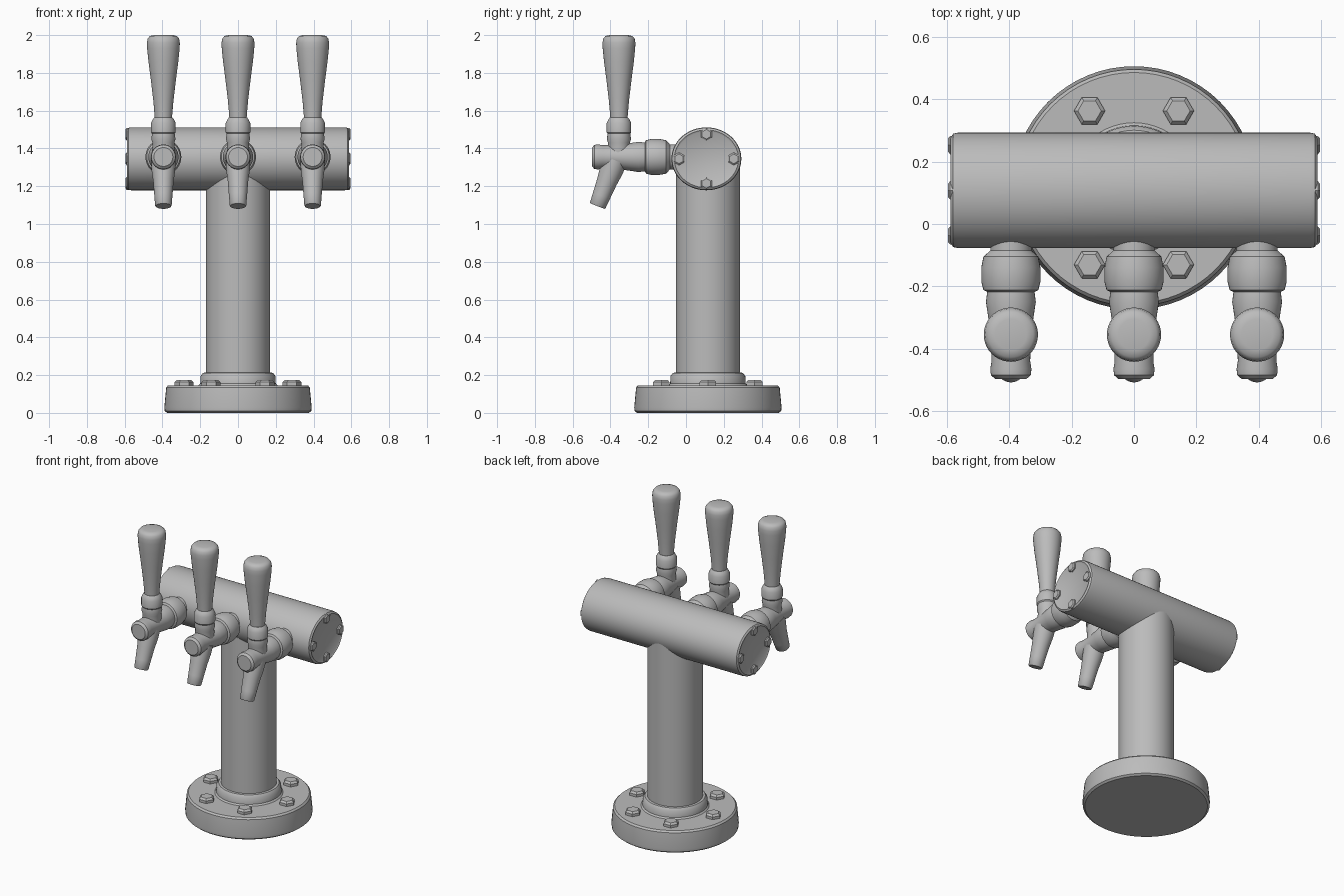
import bpy, bmesh, math
from mathutils import Vector, Matrix

cube = bpy.data.objects.get("Cube")
if cube:
    bpy.data.objects.remove(cube, do_unlink=True)

metal = bpy.data.materials.new("brushed grey")
metal.use_nodes = True
GREY = (0.5, 0.5, 0.5, 1)
metal.diffuse_color = GREY
metal.node_tree.nodes["Principled BSDF"].inputs["Base Color"].default_value = GREY


def lathe(name, profile, origin, axis=(0, 0, 1), sides=40, squash=1.0, angle=35):
    """Revolve (radius, distance) points round an axis, closing both ends."""
    bm = bmesh.new()
    rings = []
    for r, d in profile:
        ring = []
        for i in range(sides):
            a = math.tau * i / sides
            ring.append(bm.verts.new((r * math.cos(a), r * math.sin(a), d)))
        rings.append(ring)
    for low, high in zip(rings, rings[1:]):
        for i in range(sides):
            j = (i + 1) % sides
            bm.faces.new((low[i], low[j], high[j], high[i]))
    bm.faces.new(rings[0][::-1])
    bm.faces.new(rings[-1])
    turn = Vector((0, 0, 1)).rotation_difference(Vector(axis)).to_matrix().to_4x4()
    bm.transform(Matrix.Translation(origin) @ Matrix.Diagonal((1, 1, squash, 1)) @ turn)
    mesh = bpy.data.meshes.new(name)
    bm.to_mesh(mesh)
    bm.free()
    mesh.materials.append(metal)
    obj = bpy.data.objects.new(name, mesh)
    bpy.context.collection.objects.link(obj)
    bpy.ops.object.select_all(action="DESELECT")
    obj.select_set(True)
    bpy.context.view_layer.objects.active = obj
    bpy.ops.object.shade_smooth_by_angle(angle=math.radians(angle))
    return obj


def bolt(name, radius, height, origin, axis=(0, 0, 1)):
    """Hexagonal head with a chamfered top."""
    lathe(name, [(radius, -0.01), (radius, height * 0.6), (radius * 0.75, height)],
          origin, axis, sides=6)


CY = 0.116     # depth of the column axis
BAR_Z = 1.345  # height of the crossbar axis

# Base flange, collar and column
lathe("base_flange", [(0.375, 0), (0.388, 0.01), (0.39, 0.03), (0.38, 0.135),
                      (0.37, 0.146)], (0, CY, 0), sides=64)
lathe("column_collar", [(0.215, 0.14), (0.2, 0.155), (0.198, 0.195), (0.185, 0.212),
                        (0.165, 0.214)], (0, CY, 0), sides=56)
lathe("column", [(0.17, 0.15), (0.17, BAR_Z)], (0, CY, 0), sides=56)

# Six bolts round the flange
for k in range(6):
    a = math.tau * k / 6
    bolt(f"base_bolt_{k + 1}", 0.05, 0.03,
         (0.285 * math.cos(a), CY + 0.285 * math.sin(a), 0.145))

# Crossbar with rounded rims and slightly recessed ends
bar = [(0.16, -0.582), (0.17, -0.588), (0.182, -0.58), (0.185, -0.565)]
lathe("crossbar", bar + [(r, -d) for r, d in reversed(bar)],
      (0, CY - 0.008, BAR_Z), (1, 0, 0), sides=64, squash=0.9)

# Four small bolts on each end of the crossbar
for side, s in (("left", 1), ("right", -1)):
    for k in range(4):
        a = math.tau * k / 4
        bolt(f"{side}_end_bolt_{k + 1}", 0.034, 0.016,
             (0.58 * s, CY - 0.008 + 0.145 * math.cos(a), BAR_Z + 0.13 * math.sin(a)),
             (s, 0, 0))

# Three taps: body, spout, lever collar and handle
BODY = [(0.066, 0.0), (0.066, 0.085), (0.088, 0.105), (0.095, 0.14), (0.095, 0.185),
        (0.088, 0.212), (0.076, 0.218), (0.08, 0.25), (0.074, 0.29), (0.064, 0.36),
        (0.062, 0.44), (0.066, 0.465), (0.064, 0.485), (0.05, 0.497)]
HANDLE = [(0.045, 1.55), (0.047, 1.58), (0.053, 1.65), (0.066, 1.76), (0.079, 1.86),
          (0.086, 1.93), (0.087, 1.96), (0.083, 1.982), (0.072, 1.995), (0.05, 2.0)]
COLLAR = [(0.06, 1.36), (0.058, 1.43), (0.064, 1.45), (0.06, 1.478), (0.065, 1.485),
          (0.065, 1.535), (0.055, 1.555), (0.047, 1.565)]
SPOUT = [(0.065, 0), (0.062, 0.06), (0.054, 0.12), (0.048, 0.2), (0.044, 0.255),
         (0.04, 0.26)]
for name, x in (("right", -0.395), ("middle", 0), ("left", 0.395)):
    lathe(f"{name}_tap_body", BODY, (x, 0, 1.355), (0, -1, 0))
    lathe(f"{name}_tap_spout", SPOUT, (x, -0.375, 1.337), (0, -0.36, -0.93), sides=32)
    lathe(f"{name}_lever_collar", COLLAR, (x, -0.355, 0), sides=32)
    lathe(f"{name}_handle", HANDLE, (x, -0.355, 0), sides=40, angle=50)
